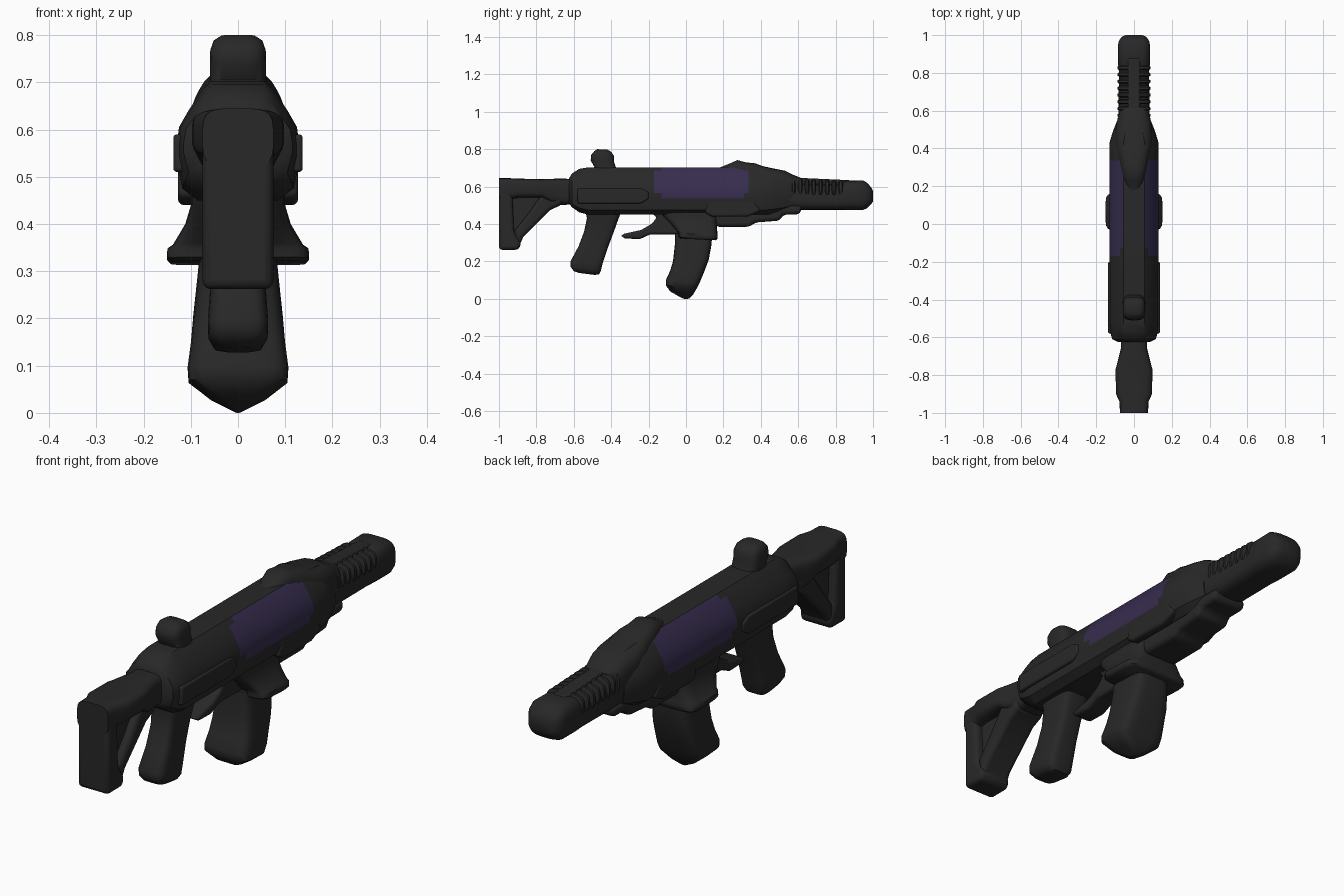
import bpy, bmesh, math

def material(name, rgb):
    m = bpy.data.materials.new(name)
    m.diffuse_color = (*rgb, 1)
    return m

BLACK = material("charcoal", (0.021, 0.021, 0.021))
PURPLE = material("dark_purple", (0.038, 0.026, 0.078))

def finish(name, bm, bevel=0, angle=40):
    bmesh.ops.recalc_face_normals(bm, faces=bm.faces)
    me = bpy.data.meshes.new(name)
    bm.to_mesh(me)
    bm.free()
    me.materials.append(BLACK)
    ob = bpy.data.objects.new(name, me)
    bpy.context.collection.objects.link(ob)
    if bevel:
        b = ob.modifiers.new("soft_edges", 'BEVEL')
        b.width, b.segments, b.limit_method = bevel, 3, 'ANGLE'
    bpy.ops.object.select_all(action='DESELECT')
    ob.select_set(True)
    bpy.context.view_layer.objects.active = ob
    bpy.ops.object.shade_smooth_by_angle(angle=math.radians(angle))
    return ob

def loft(name, rings, bevel=0, angle=40):
    """Skin a list of equal-length closed rings and cap both ends."""
    bm = bmesh.new()
    vs = [[bm.verts.new(p) for p in r] for r in rings]
    n = len(vs[0])
    for a, b in zip(vs, vs[1:]):
        for i in range(n):
            j = (i + 1) % n
            bm.faces.new((a[i], a[j], b[j], b[i]))
    bm.faces.new(vs[0])
    bm.faces.new(vs[-1])
    return finish(name, bm, bevel, angle)

def prism(name, pts, hw, bevel=0.02, cx=0):
    """Side profile (y, z) extruded across x."""
    return loft(name, [[(cx + s * hw, y, z) for y, z in pts] for s in (-1, 1)], bevel)

def rounded(hw, hh, power=0.5, n=24):
    out = []
    for k in range(n):
        a = 2 * math.pi * (k + 0.5) / n
        c, s = math.cos(a), math.sin(a)
        out.append((hw * math.copysign(abs(c) ** power, c), hh * math.copysign(abs(s) ** power, s)))
    return out

def along_y(name, stations, power=0.5):
    """Stations: y, half width, bottom z, top z."""
    return loft(name, [[(x, y, (z0 + z1) / 2 + z) for x, z in rounded(w, (z1 - z0) / 2, power)]
                       for y, w, z0, z1 in stations], angle=50)

def along_z(name, stations, power=0.45):
    """Stations: half width, back (y, z), front (y, z)."""
    rings = []
    for w, (y0, z0), (y1, z1) in stations:
        rings.append([(x, y0 + (y1 - y0) * (t + 1) / 2, z0 + (z1 - z0) * (t + 1) / 2)
                      for x, t in rounded(w, 1, power)])
    return loft(name, rings, angle=50)

# Receiver: shaped cross-section lofted front to back, purple side panels by face rule
half = [(0.085, 0.45), (0.118, 0.475), (0.13, 0.535), (0.13, 0.565), (0.125, 0.605),
        (0.105, 0.64), (0.075, 0.685), (0.055, 0.703)]
section = half + [(-x, z) for x, z in reversed(half)]
stations = [(-0.625, 0.085, 0.51, 0.645), (-0.61, 0.115, 0.49, 0.67), (-0.57, 0.127, 0.462, 0.695),
            (-0.52, 0.13, 0.45, 0.703), (-0.17, 0.13, 0.45, 0.703), (-0.13, 0.13, 0.45, 0.703),
            (0.31, 0.13, 0.45, 0.703), (0.335, 0.13, 0.45, 0.703), (0.43, 0.13, 0.45, 0.703),
            (0.49, 0.112, 0.46, 0.69), (0.55, 0.088, 0.475, 0.655)]
receiver = loft("receiver", [[(x * w / 0.13, y, z0 + (z - 0.45) * (z1 - z0) / 0.253) for x, z in section]
                             for y, w, z0, z1 in stations], angle=35)
receiver.data.materials.append(PURPLE)
for f in receiver.data.polygons:
    x, y, z = f.center
    middle = -0.13 < y < 0.31 and 0.54 < z < 0.7
    ends = -0.17 < y < 0.335 and 0.57 < z < 0.67
    if abs(x) > 0.05 and abs(f.normal.y) < 0.5 and (middle or ends):
        f.material_index = 1

# Side rails and small cover plates on both sides of the receiver
for s, side in ((-1, "left"), (1, "right")):
    prism(side + "_rear_rail", [(-0.58, 0.51), (-0.24, 0.51), (-0.2, 0.535), (-0.2, 0.57), (-0.24, 0.59), (-0.58, 0.59)],
          0.012, 0.008, s * 0.125)
    prism(side + "_front_cover", [(0.1, 0.46), (0.14, 0.44), (0.33, 0.44), (0.4, 0.47), (0.36, 0.53), (0.12, 0.53)],
          0.02, 0.012, s * 0.107)

# Front sight hump and tapering collar
along_y("front_sight_hump", [(0.18, 0.03, 0.64, 0.702), (0.23, 0.055, 0.6, 0.722), (0.275, 0.065, 0.58, 0.742),
                             (0.32, 0.075, 0.56, 0.73), (0.37, 0.085, 0.54, 0.725), (0.41, 0.095, 0.53, 0.71),
                             (0.47, 0.1, 0.52, 0.697), (0.53, 0.093, 0.51, 0.685), (0.57, 0.085, 0.5, 0.665),
                             (0.62, 0.07, 0.5, 0.645)], 0.65)

# Rear sight knob
along_z("rear_sight", [(0.062, (-0.52, 0.67), (-0.365, 0.67)), (0.06, (-0.49, 0.705), (-0.375, 0.705)),
                       (0.06, (-0.51, 0.74), (-0.385, 0.735)), (0.059, (-0.507, 0.77), (-0.385, 0.765)),
                       (0.052, (-0.49, 0.79), (-0.4, 0.786)), (0.035, (-0.475, 0.8), (-0.42, 0.798))], 0.6)

# Barrel shroud, with ribs around its upper half
along_y("barrel", [(0.42, 0.085, 0.475, 0.62), (0.8, 0.08, 0.475, 0.612), (0.86, 0.086, 0.474, 0.632),
                   (0.945, 0.086, 0.474, 0.634), (0.97, 0.08, 0.485, 0.62), (0.99, 0.066, 0.505, 0.595),
                   (1.0, 0.045, 0.52, 0.575)], 0.6)
prism("top_strip", [(0.5, 0.6), (0.88, 0.6), (0.88, 0.634), (0.62, 0.646), (0.5, 0.66)], 0.032, 0.01)
for i in range(8):
    y = 0.575 + i * 0.036
    top = 0.644 - i * 0.0015
    along_y("barrel_rib_%d" % (i + 1), [(y - 0.013, 0.076, 0.545, top - 0.015), (y - 0.006, 0.088, 0.54, top),
                                        (y + 0.006, 0.088, 0.54, top), (y + 0.013, 0.076, 0.545, top - 0.015)], 0.6)

# Stepped handguard below the barrel
prism("handguard", [(0.12, 0.5), (0.16, 0.385), (0.34, 0.385), (0.37, 0.408), (0.5, 0.418), (0.52, 0.45),
                    (0.61, 0.452), (0.62, 0.5)], 0.082, 0.025)

# Magazine well with flared lip
along_z("magazine_well", [(0.1, (-0.15, 0.5), (0.19, 0.5)), (0.1, (-0.12, 0.44), (0.17, 0.44)),
                          (0.112, (-0.08, 0.4), (0.165, 0.4)), (0.138, (-0.045, 0.358), (0.168, 0.352)),
                          (0.15, (-0.04, 0.35), (0.17, 0.342)), (0.151, (-0.04, 0.33), (0.17, 0.322)),
                          (0.143, (-0.03, 0.322), (0.16, 0.313))], 0.35)

# Magazine, curved and pointed at the bottom
along_z("magazine", [(0.08, (-0.06, 0.35), (0.14, 0.35)), (0.086, (-0.06, 0.29), (0.137, 0.29)),
                     (0.095, (-0.07, 0.2), (0.122, 0.21)), (0.1, (-0.085, 0.15), (0.1, 0.15)),
                     (0.107, (-0.108, 0.1), (0.075, 0.09)), (0.105, (-0.108, 0.072), (0.06, 0.06)),
                     (0.06, (-0.085, 0.04), (0.04, 0.025)), (0.012, (-0.03, 0.008), (0.02, 0.003)),
                     (0.003, (-0.01, 0), (0.01, 0))], 0.4)

# Trigger guard fin, hooked at the back
prism("trigger_guard", [(-0.35, 0.337), (-0.325, 0.322), (-0.245, 0.32), (-0.19, 0.345), (-0.02, 0.345),
                        (-0.02, 0.47), (-0.2, 0.47), (-0.155, 0.435), (-0.185, 0.4), (-0.24, 0.368), (-0.33, 0.348)],
      0.045, 0.012)

# Pistol grip
along_z("pistol_grip", [(0.068, (-0.54, 0.48), (-0.34, 0.48)), (0.062, (-0.53, 0.43), (-0.36, 0.43)),
                        (0.056, (-0.545, 0.36), (-0.385, 0.36)), (0.058, (-0.575, 0.28), (-0.415, 0.28)),
                        (0.064, (-0.618, 0.2), (-0.445, 0.19)), (0.063, (-0.618, 0.172), (-0.455, 0.15)),
                        (0.05, (-0.6, 0.148), (-0.465, 0.13)), (0.03, (-0.57, 0.138), (-0.49, 0.128))])

# Stock: top bar, butt plate, lower strut and thin recessed web
along_y("stock_top_bar", [(-1, 0.075, 0.52, 0.645), (-0.94, 0.077, 0.53, 0.645), (-0.9, 0.096, 0.54, 0.643),
                          (-0.77, 0.098, 0.54, 0.64), (-0.72, 0.085, 0.51, 0.642), (-0.66, 0.07, 0.5, 0.643),
                          (-0.58, 0.07, 0.51, 0.64)], 0.5)
prism("stock_butt", [(-1, 0.262), (-0.895, 0.262), (-0.88, 0.3), (-0.92, 0.36), (-0.93, 0.6), (-1, 0.62)], 0.075, 0.018)
prism("stock_strut", [(-0.9, 0.265), (-0.87, 0.33), (-0.725, 0.475), (-0.66, 0.505), (-0.66, 0.58), (-0.76, 0.575),
                      (-0.84, 0.46), (-0.92, 0.36)], 0.072, 0.02)
prism("stock_web", [(-0.95, 0.33), (-0.88, 0.33), (-0.74, 0.55), (-0.95, 0.58)], 0.04, 0)
